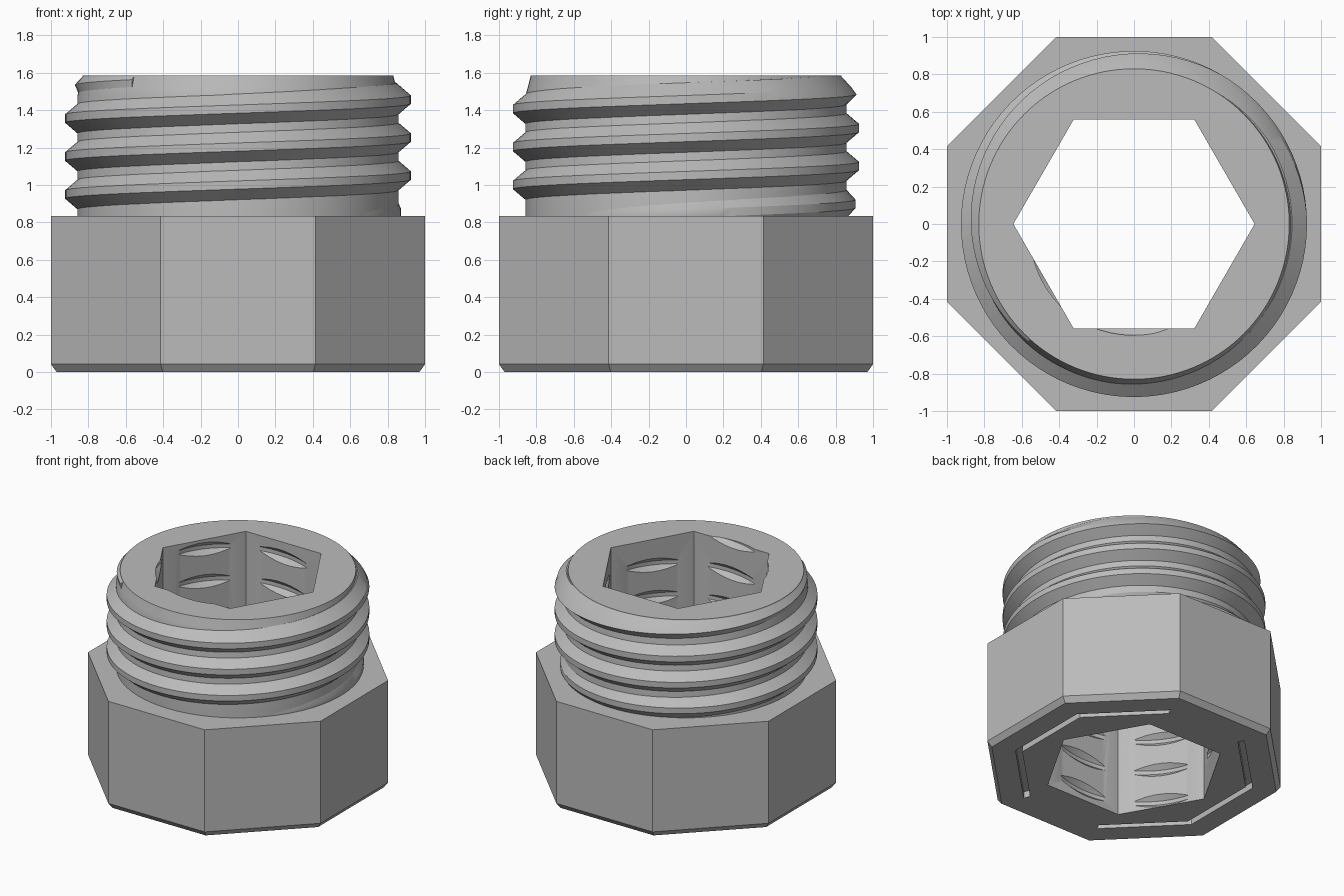
import bpy, bmesh
from math import cos, sin, pi, radians

if "Cube" in bpy.data.objects:
    bpy.data.objects.remove(bpy.data.objects["Cube"], do_unlink=True)

grey = bpy.data.materials.new("plain_grey")
grey.use_nodes = True
COLOUR = (0.5, 0.5, 0.5, 1)
grey.diffuse_color = COLOUR
grey.node_tree.nodes["Principled BSDF"].inputs["Base Color"].default_value = COLOUR


def skin(name, rings):
    """Closed solid from a list of equal-sized closed rings of points."""
    bm = bmesh.new()
    loops = [[bm.verts.new(p) for p in ring] for ring in rings]
    n = len(loops[0])
    for a, b in zip(loops, loops[1:]):
        for i in range(n):
            j = (i + 1) % n
            bm.faces.new((a[i], a[j], b[j], b[i]))
    bm.faces.new(loops[0])
    bm.faces.new(loops[-1])
    bmesh.ops.recalc_face_normals(bm, faces=bm.faces)
    mesh = bpy.data.meshes.new(name)
    bm.to_mesh(mesh)
    bm.free()
    mesh.materials.append(grey)
    ob = bpy.data.objects.new(name, mesh)
    bpy.context.collection.objects.link(ob)
    return ob


def turned(name, sides, profile, turn=0.0):
    """Stack of regular polygons, profile is (corner radius, height)."""
    angles = [turn + 2 * pi * i / sides for i in range(sides)]
    return skin(name, [[(r * cos(a), r * sin(a), z) for a in angles]
                       for r, z in profile])


def helix(name, start, end, step, section):
    """Sweep section(angle) -> [(radius, height)] around z, angles in degrees."""
    rings = []
    for k in range(int((end - start) / step) + 1):
        deg = start + k * step
        a = radians(deg)
        rings.append([(r * cos(a), r * sin(a), z) for r, z in section(deg)])
    return skin(name, rings)


def combine(target, other, operation):
    mod = target.modifiers.new(operation.lower(), "BOOLEAN")
    mod.operation = operation
    mod.solver = "EXACT"
    mod.object = other
    bpy.context.view_layer.objects.active = target
    bpy.ops.object.modifier_apply(modifier=mod.name)
    bpy.data.objects.remove(other, do_unlink=True)


def smooth(ob):
    bpy.ops.object.select_all(action="DESELECT")
    ob.select_set(True)
    bpy.context.view_layer.objects.active = ob
    bpy.ops.object.shade_smooth_by_angle(angle=radians(25))


TOP = 1.585
BASE_TOP = 0.835

# Octagonal base with a small lower chamfer, joined to the round neck
octagon = 1 / cos(pi / 8)
body = turned("octagonal_body", 8,
              [(0.97 * octagon, 0), (octagon, 0.042), (octagon, BASE_TOP)], pi / 8)
neck = turned("neck", 128, [(0.858, 0.7), (0.858, 1.48), (0.845, 1.525), (0.83, TOP)])
combine(body, neck, "UNION")

# Hexagonal through hole
combine(body, turned("hex_cutter", 6, [(0.645, -0.3), (0.645, 2)]), "DIFFERENCE")


# Inner spiral groove that bites into the flats of the hole
def groove_section(deg):
    z = 1.51 + 0.25 * (deg - 150) / 360
    return [(0.52, z - 0.09), (0.595, z - 0.015), (0.595, z + 0.015), (0.52, z + 0.09)]


combine(body, helix("groove_cutter", 180 - 6 * 360, 300, 6, groove_section), "DIFFERENCE")

# Two C-shaped slots in the underside
for side in (0, 180):
    corners = [radians(side + d) for d in (-67.5, -22.5, 22.5, 67.5)]
    slot = skin("slot_cutter", [[(r * cos(a), r * sin(a), z)
                                 for r, z in ((0.825, -0.05), (0.875, -0.05),
                                              (0.875, 0.05), (0.825, 0.05))]
                                for a in corners])
    combine(body, slot, "DIFFERENCE")
smooth(body)


# Outer screw thread, fading in and out, trimmed by the lead-in chamfer at the top
def thread_section(deg):
    z = 1.0 + 0.203 * (deg - 270) / 360
    fade = max(0.0, min(1.0, (deg + 60) / 200, (1310 - deg) / 170))
    crest = 0.85 + 0.075 * fade
    points = [(0.82, -0.09), (0.845, -0.09), (crest, -0.022),
              (crest, 0.022), (0.845, 0.09), (0.82, 0.09)]
    trimmed = []
    for r, dz in points:
        h = min(z + dz, TOP - 0.003)
        trimmed.append((min(r, 0.826 + 0.95 * (TOP - h)), h))
    return trimmed


smooth(helix("screw_thread", -60, 1308, 4, thread_section))
